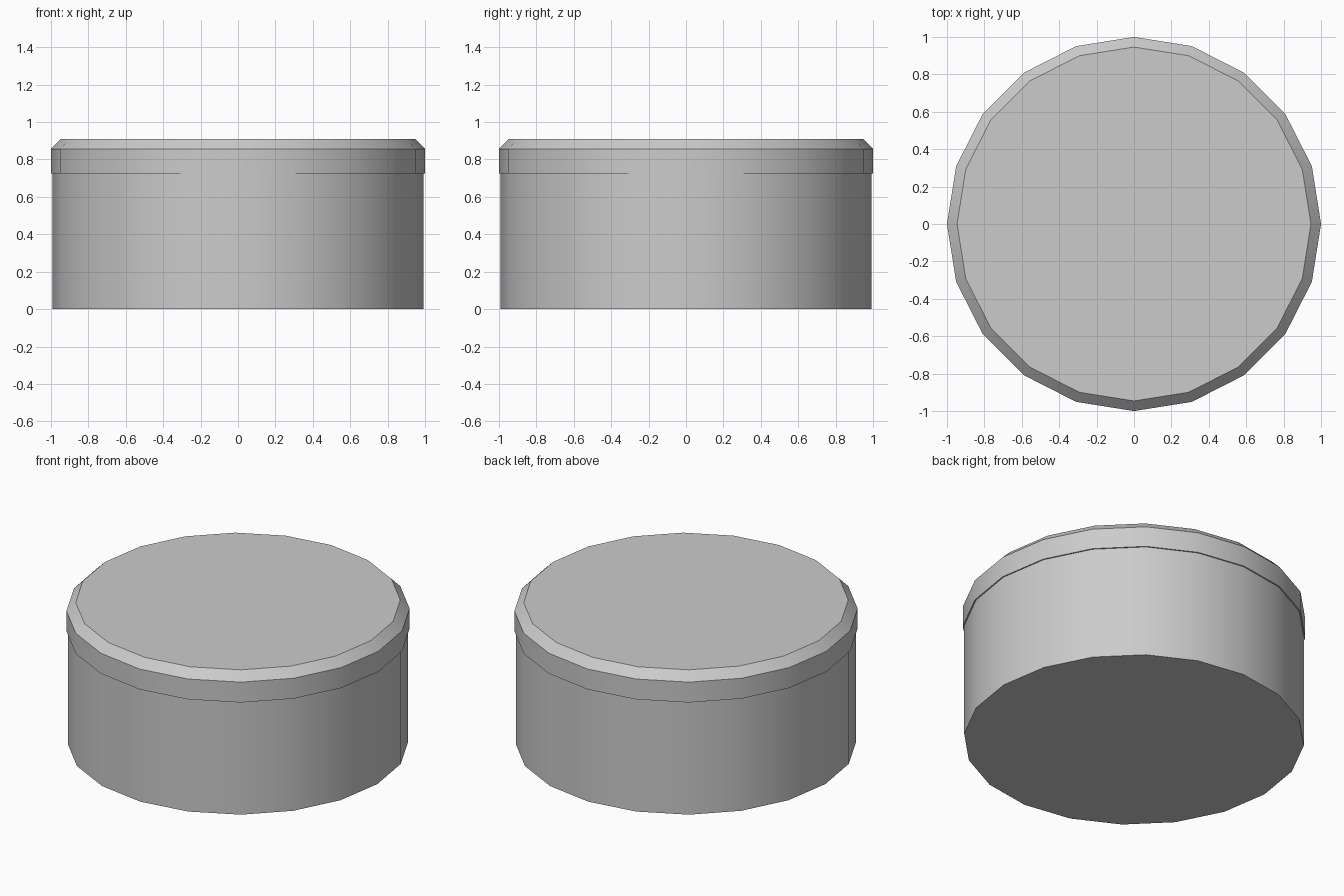
import bpy, bmesh
from math import cos, sin, tau, radians

if "Cube" in bpy.data.objects:
    bpy.data.objects.remove(bpy.data.objects["Cube"])

SIDES = 20


def turned(name, profile):
    """Closed solid of revolution from (radius, z) rings, bottom to top."""
    bm = bmesh.new()
    rings = [[bm.verts.new((r * cos(tau * i / SIDES), r * sin(tau * i / SIDES), z))
              for i in range(SIDES)] for r, z in profile]
    for low, high in zip(rings, rings[1:]):
        for i in range(SIDES):
            j = (i + 1) % SIDES
            bm.faces.new((low[i], low[j], high[j], high[i]))
    bm.faces.new(rings[0][::-1])
    bm.faces.new(rings[-1])
    mesh = bpy.data.meshes.new(name)
    bm.to_mesh(mesh)
    bm.free()
    obj = bpy.data.objects.new(name, mesh)
    bpy.context.collection.objects.link(obj)
    bpy.ops.object.select_all(action='DESELECT')
    obj.select_set(True)
    bpy.context.view_layer.objects.active = obj
    bpy.ops.object.shade_smooth_by_angle(angle=radians(30))
    return obj


# Straight-sided container
turned("tin_body", [(0.992, 0), (0.992, 0.725)])

# Slightly wider lid with a chamfered top edge
turned("tin_lid", [(1, 0.725), (1, 0.856), (0.946, 0.91)])
